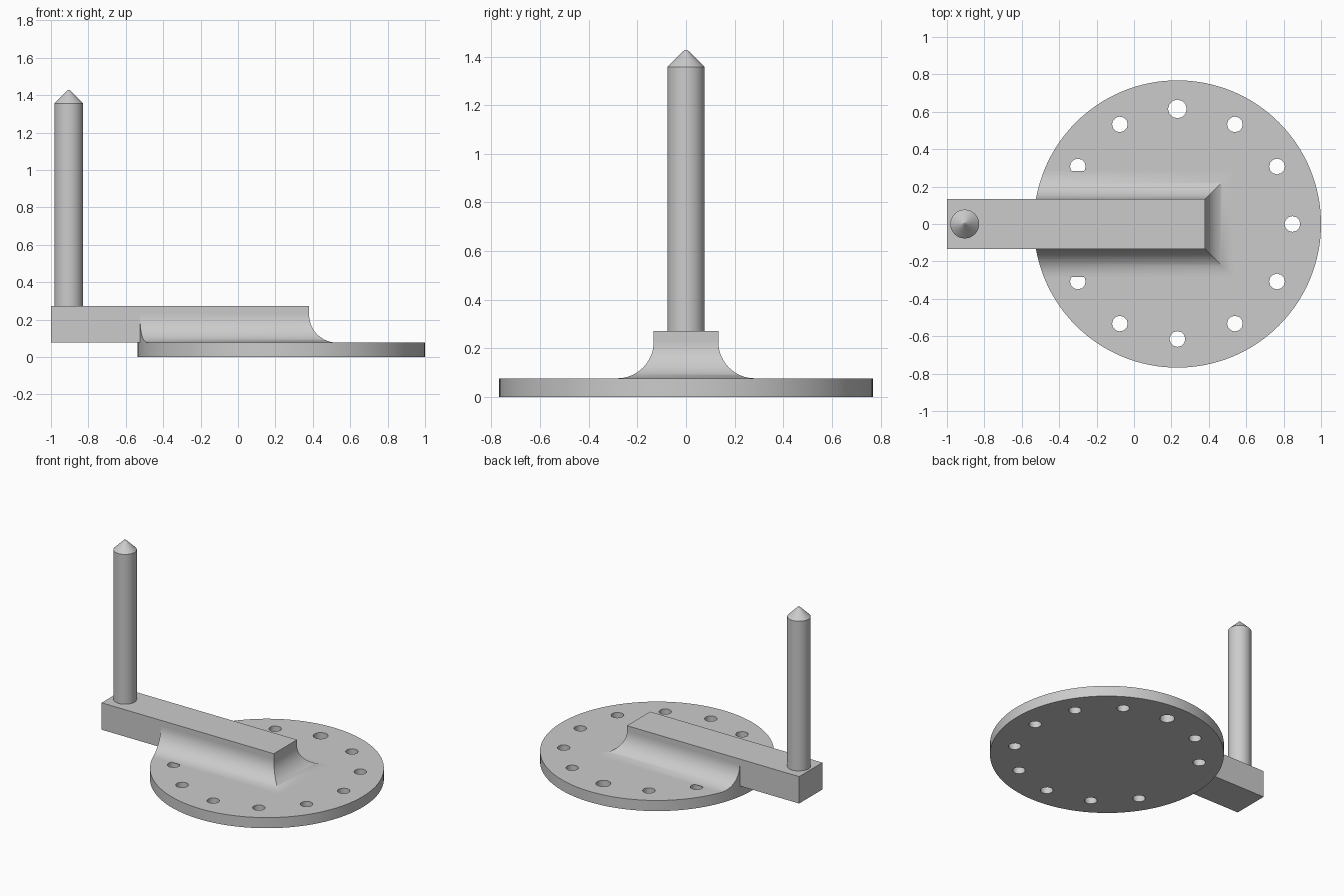
import bpy, bmesh, math

cube = bpy.data.objects.get("Cube")
if cube:
    bpy.data.objects.remove(cube, do_unlink=True)

GREY = bpy.data.materials.new("plain grey")
GREY.use_nodes = True
colour = (0.6, 0.6, 0.6, 1)
GREY.diffuse_color = colour
GREY.node_tree.nodes["Principled BSDF"].inputs["Base Color"].default_value = colour

DISC_X, DISC_R, DISC_H = 0.232, 0.768, 0.077
ARM_W, ARM_END, ARM_TOP = 0.133, 0.38, 0.272
FILLET_R = 0.15
PIN_X, PIN_R = -0.905, 0.077


def finish(obj, name, angle=35):
    obj.name = name
    obj.data.materials.clear()
    obj.data.materials.append(GREY)
    bpy.ops.object.select_all(action="DESELECT")
    obj.select_set(True)
    bpy.context.view_layer.objects.active = obj
    bpy.ops.object.shade_smooth_by_angle(angle=math.radians(angle))
    return obj


def cylinder(x, y, r, z0, z1, sides):
    bpy.ops.mesh.primitive_cylinder_add(vertices=sides, radius=r, depth=z1 - z0,
                                        location=(x, y, (z0 + z1) / 2))
    return bpy.context.object


def boolean(obj, cutter, operation):
    mod = obj.modifiers.new("cut", "BOOLEAN")
    mod.operation, mod.object, mod.solver = operation, cutter, "EXACT"
    bpy.context.view_layer.objects.active = obj
    bpy.ops.object.modifier_apply(modifier=mod.name)
    bpy.data.objects.remove(cutter, do_unlink=True)


# Base disc with a ring of holes, none under the arm
disc = cylinder(DISC_X, 0, DISC_R, 0, DISC_H, 128)
for i in range(12):
    if i == 6:
        continue
    a = math.radians(30 * i)
    r = 0.05 if i == 3 else 0.042
    hole = cylinder(DISC_X + 0.615 * math.cos(a), 0.615 * math.sin(a), r, -0.1, 0.2, 12)
    boolean(disc, hole, "DIFFERENCE")
finish(disc, "base_disc")

# Arm bar
bpy.ops.mesh.primitive_cube_add(size=1, location=((ARM_END - 1) / 2, 0, (ARM_TOP + DISC_H) / 2))
arm = bpy.context.object
arm.scale = (ARM_END + 1, 2 * ARM_W, ARM_TOP - DISC_H)
finish(arm, "arm")

# Concave fillet round the arm with mitred corners, trimmed to the disc edge
bm = bmesh.new()
rings = []
STEPS = 16
for i in range(STEPS + 1):
    a = math.pi / 2 * i / STEPS
    d = FILLET_R * (1 - math.cos(a))
    z = DISC_H + FILLET_R * (1 - math.sin(a))
    w, e = ARM_W + d, ARM_END + d
    rings.append([bm.verts.new(p) for p in ((-1, -w, z), (e, -w, z), (e, w, z), (-1, w, z))])
for upper, lower in zip(rings, rings[1:]):
    for k in range(4):
        n = (k + 1) % 4
        bm.faces.new((upper[k], lower[k], lower[n], upper[n]))
bm.faces.new(rings[0])
bm.faces.new(rings[-1][::-1])
bmesh.ops.recalc_face_normals(bm, faces=bm.faces)
mesh = bpy.data.meshes.new("arm_fillet")
bm.to_mesh(mesh)
bm.free()
fillet = bpy.data.objects.new("arm_fillet", mesh)
bpy.context.collection.objects.link(fillet)
boolean(fillet, cylinder(DISC_X, 0, DISC_R, -0.2, 0.6, 128), "INTERSECT")
finish(fillet, "arm_fillet")

# Upright pin and its pointed tip
finish(cylinder(PIN_X, 0, PIN_R, ARM_TOP, 1.357, 32), "pin")
bpy.ops.mesh.primitive_cone_add(vertices=32, radius1=PIN_R, radius2=0.006, depth=0.07,
                                location=(PIN_X, 0, 1.392))
finish(bpy.context.object, "pin_tip")
